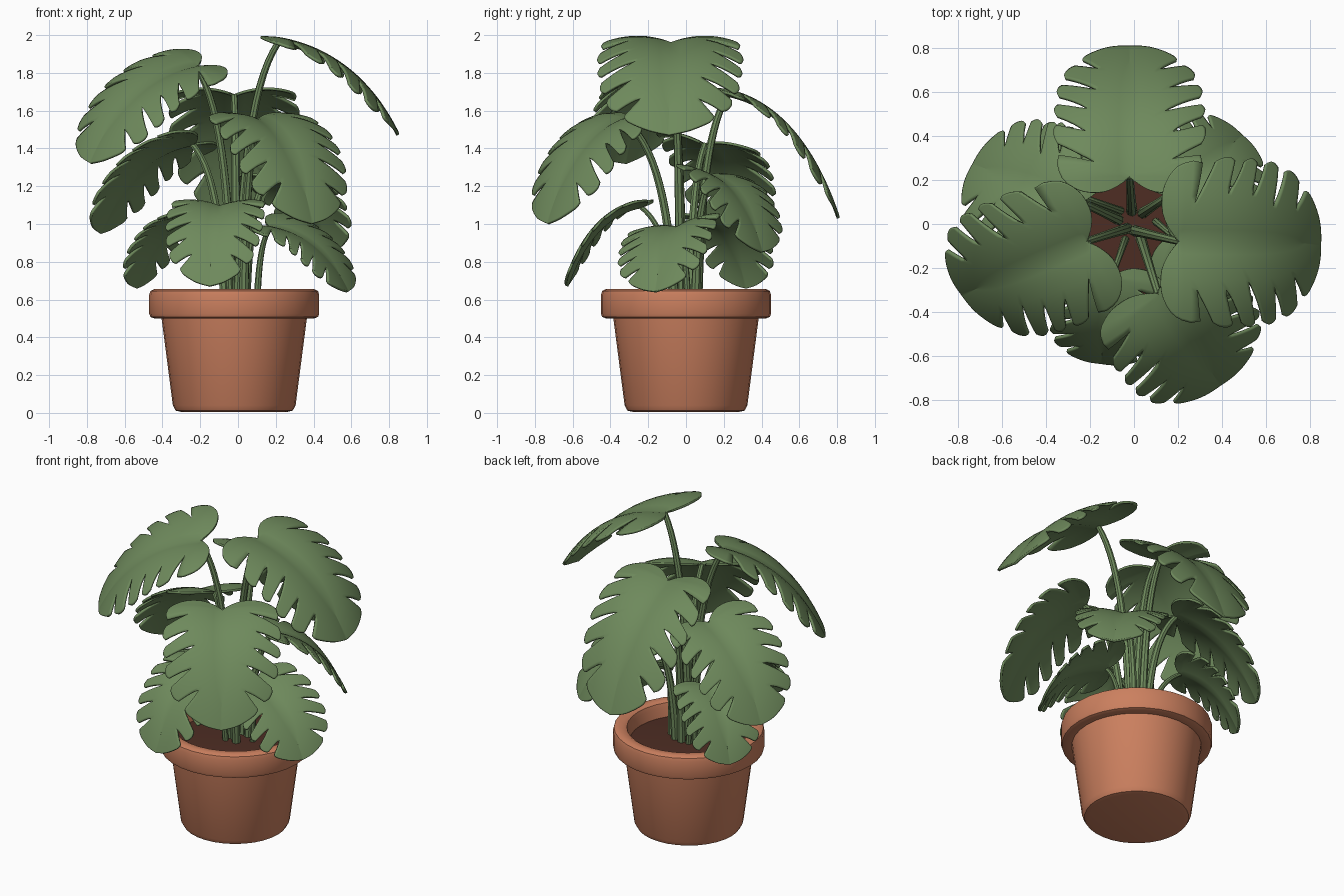
import bpy, bmesh, math
from mathutils import Vector

if "Cube" in bpy.data.objects:
    bpy.data.objects.remove(bpy.data.objects["Cube"])


def material(name, rgb):
    m = bpy.data.materials.new(name)
    m.diffuse_color = (*rgb, 1)
    m.use_nodes = True
    m.node_tree.nodes["Principled BSDF"].inputs["Base Color"].default_value = m.diffuse_color
    return m


GREEN = material("leaf green", (0.156, 0.252, 0.107))
CLAY = material("terracotta", (0.6, 0.215, 0.114))
SOIL = material("dark soil", (0.075, 0.026, 0.017))
POT_X = -0.02


def finish(obj, mat, angle=40):
    obj.data.materials.clear()
    obj.data.materials.append(mat)
    bpy.ops.object.select_all(action='DESELECT')
    obj.select_set(True)
    bpy.context.view_layer.objects.active = obj
    bpy.ops.object.shade_smooth_by_angle(angle=math.radians(angle))


def mesh_object(name, bm):
    me = bpy.data.meshes.new(name)
    bm.to_mesh(me)
    bm.free()
    obj = bpy.data.objects.new(name, me)
    bpy.context.collection.objects.link(obj)
    return obj


def lathe(name, profile, mat, sides=32):
    bm = bmesh.new()
    vs = [bm.verts.new((r, 0, z)) for r, z in profile]
    es = [bm.edges.new(p) for p in zip(vs, vs[1:])]
    bmesh.ops.spin(bm, geom=vs + es, axis=(0, 0, 1), cent=(0, 0, 0),
                   steps=sides, angle=math.tau)
    bmesh.ops.remove_doubles(bm, verts=bm.verts, dist=1e-4)
    bmesh.ops.recalc_face_normals(bm, faces=bm.faces)
    obj = mesh_object(name, bm)
    obj.location.x = POT_X
    finish(obj, mat)


# Pot with rolled rim, and the soil inside it
lathe("pot", [(0, 0.005), (0.28, 0.005), (0.31, 0.012), (0.325, 0.04), (0.385, 0.503),
              (0.425, 0.501), (0.444, 0.508), (0.45, 0.525), (0.45, 0.625), (0.444, 0.645),
              (0.425, 0.655), (0.385, 0.655), (0.368, 0.645), (0.36, 0.62),
              (0.345, 0.53), (0, 0.53)], CLAY)
lathe("soil", [(0, 0.575), (0.2, 0.57), (0.354, 0.56), (0.345, 0.535)], SOIL)

# Half outline of a leaf: along the midrib, across it (1 = widest)
OUTLINE = [(0, 0), (-0.08, 0.14), (-0.14, 0.36), (-0.13, 0.64), (-0.04, 0.87),
           (0.1, 0.97), (0.25, 1.0), (0.41, 0.99), (0.57, 0.95), (0.72, 0.85),
           (0.85, 0.63), (0.95, 0.31), (1.0, 0)]
SLITS = [0, 0.44, 0.535, 0.62, 0.71, 0.81, 1]   # lobe borders along the outline
T_STEPS = [0, 0.15, 0.3, 0.45, 0.55, 0.65, 0.75, 0.84, 0.92, 0.97, 1.0]


def outline(a):
    """Smooth point on the outline at a in 0..1."""
    x = min(max(a, 0), 1) * (len(OUTLINE) - 1)
    i = min(int(x), len(OUTLINE) - 2)
    f = x - i
    g = lambda k: Vector(OUTLINE[min(max(k, 0), len(OUTLINE) - 1)])
    p0, p1, p2, p3 = g(i - 1), g(i), g(i + 1), g(i + 2)
    return 0.5 * (2 * p1 + (p2 - p0) * f + (2 * p0 - 5 * p1 + 4 * p2 - p3) * f * f
                  + (3 * p1 - p0 - 3 * p2 + p3) * f ** 3)


def leaf(name, base, tip, half, roll=0.0, reach=0.66, drop=0.12):
    base, tip = Vector(base), Vector(tip)
    mid = base.lerp(tip, reach)
    mid.z = base.z + (tip.z - base.z) * drop
    flat = Vector((tip.x - base.x, tip.y - base.y, 0)).normalized()
    side = Vector((-flat.y, flat.x, 0))

    def place(u, v):
        """Bend the flat leaf along its drooping midrib."""
        c = max(u, 0)
        p = base * (1 - c) ** 2 + mid * 2 * c * (1 - c) + tip * c * c
        tan = ((mid - base) * (1 - c) + (tip - mid) * c) * 2
        if u < 0:
            p = p + Vector((tan.x, tan.y, tan.z * 0.5)) * u * 0.75
        n = tan.normalized().cross(side)
        s = side * math.cos(roll) + n * math.sin(roll)
        n = tan.normalized().cross(s)
        w = v * half
        lift = 0.32 * abs(w) * (1 - 0.6 * c) - 0.9 * w * w
        return p + s * w + n * lift

    bm = bmesh.new()
    for sgn in (1, -1):
        for k in range(len(SLITS) - 1):
            a0, a1 = SLITS[k], SLITS[k + 1]
            n = 8 if 0 < k < len(SLITS) - 2 else 16
            # slit depths vary a little along the leaf
            d0, d1 = (0.48 + 0.07 * ((j * 2 + (sgn > 0)) % 3) for j in (k, k + 1))

            def gap(border, d, t):
                """Half width of a slit, opening towards the margin."""
                if border in (0, 1) or t <= d:
                    return 0
                return 0.018 * ((t - d) / (1 - d)) ** 0.6

            grid = []
            for j in range(n + 1):
                col = []
                for t in T_STEPS:
                    g0, g1 = gap(a0, d0, t), gap(a1, d1, t)
                    a = a0 + g0 + (a1 - a0 - g0 - g1) * j / n
                    p = outline(a)
                    m = Vector((max(0.0, (p.x - 0.16) * 0.97), 0))
                    # rounded lobe ends
                    corner = 0
                    if a0 > 0:
                        corner += max(0, 1 - (a - a0) / 0.045) ** 2
                    if a1 < 1:
                        corner += max(0, 1 - (a1 - a) / 0.045) ** 2
                    tt = t * (1 - 0.12 * corner * max(0, (t - 0.6) / 0.4))
                    q = m.lerp(p, tt)
                    q.x += 0.06 * tt * tt * p.y * min(1, max(0, p.x - 0.05) * 5)
                    col.append(bm.verts.new(place(q.x, q.y * sgn)))
                grid.append(col)
            for c0, c1 in zip(grid, grid[1:]):
                for i in range(len(T_STEPS) - 1):
                    quad = [c0[i], c1[i], c1[i + 1], c0[i + 1]]
                    bm.faces.new(quad if sgn < 0 else quad[::-1])
    bmesh.ops.remove_doubles(bm, verts=bm.verts, dist=0.0008)
    bmesh.ops.dissolve_degenerate(bm, edges=bm.edges, dist=1e-4)
    bmesh.ops.recalc_face_normals(bm, faces=bm.faces)
    obj = mesh_object(name, bm)
    mod = obj.modifiers.new("thickness", 'SOLIDIFY')
    mod.thickness = 0.014
    mod.offset = 0
    finish(obj, GREEN, 50)


def stem(name, root, end, thick):
    """Tapered stalk that rises upright, then arches out to the leaf."""
    cu = bpy.data.curves.new(name, 'CURVE')
    cu.dimensions = '3D'
    cu.bevel_depth = thick
    cu.bevel_resolution = 2
    cu.resolution_u = 14
    cu.use_fill_caps = True
    sp = cu.splines.new('BEZIER')
    sp.bezier_points.add(1)
    root, end = Vector(root), Vector(end)
    out = Vector((end.x - root.x, end.y - root.y, 0))
    rise = end.z - root.z
    a, b = sp.bezier_points
    a.co, b.co = root, end
    a.handle_right = root + out * 0.1 + Vector((0, 0, rise * 0.55))
    a.handle_left = root - Vector((0, 0, 0.1))
    b.handle_left = end - out * 0.62 - Vector((0, 0, rise * 0.14))
    b.handle_right = end + out * 0.2
    a.radius, b.radius = 1.0, 0.65
    obj = bpy.data.objects.new(name, cu)
    bpy.context.collection.objects.link(obj)
    bpy.ops.object.select_all(action='DESELECT')
    obj.select_set(True)
    bpy.context.view_layer.objects.active = obj
    bpy.ops.object.convert(target='MESH')
    finish(bpy.context.object, GREEN)


# name: leaf base, leaf tip, half width, roll, stem root
LEAVES = {
    "top_right": ((0.21, -0.08, 1.955), (0.845, -0.09, 1.47), 0.385, 0, (0.0, -0.03)),
    "top_left": ((-0.22, -0.08, 1.83), (-0.78, -0.32, 1.32), 0.35, -0.25, (-0.03, -0.02)),
    "front": ((0.11, -0.32, 1.55), (0.39, -0.73, 1.0), 0.35, 0, (0.03, -0.06)),
    "back": ((-0.02, 0.22, 1.68), (-0.02, 0.805, 1.03), 0.345, 0, (-0.01, 0.06)),
    "mid_left": ((-0.24, 0.1, 1.42), (-0.73, 0.27, 0.95), 0.31, 0.18, (-0.07, 0.02)),
    "mid_right": ((0.16, 0.13, 1.25), (0.49, 0.4, 0.85), 0.27, -0.15, (0.04, 0.05)),
    "low_left": ((-0.25, 0.13, 1.02), (-0.54, 0.32, 0.66), 0.245, 0, (-0.06, 0.06)),
    "low_front": ((-0.1, -0.24, 1.09), (-0.15, -0.63, 0.67), 0.26, 0, (-0.04, -0.07)),
    "low_right": ((0.17, -0.05, 0.98), (0.58, -0.16, 0.64), 0.27, 0.2, (0.1, 0.01)),
}
for key, (base, tip, half, roll, root) in LEAVES.items():
    leaf(key + "_leaf", base, tip, half, roll)
    stem(key + "_stem", (*root, 0.55), base, 0.026 if base[2] > 1.2 else 0.019)
